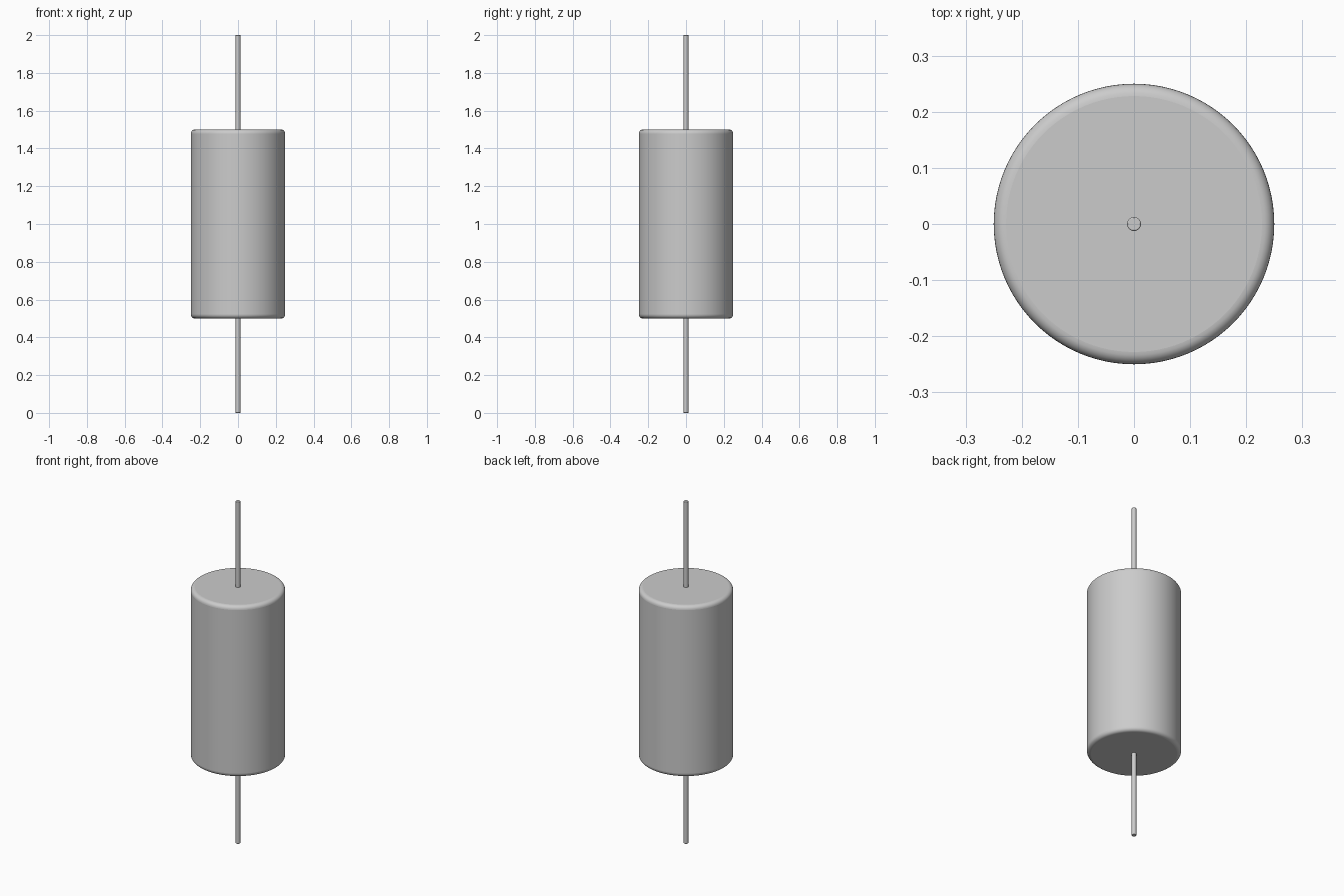
import bpy

cube = bpy.data.objects.get("Cube")
if cube:
    bpy.data.objects.remove(cube, do_unlink=True)

# Single plain grey
grey = bpy.data.materials.new("light grey")
grey.use_nodes = True
colour = (0.6, 0.6, 0.6, 1.0)
grey.diffuse_color = colour
grey.node_tree.nodes["Principled BSDF"].inputs["Base Color"].default_value = colour


def rod(name, radius, z0, z1, sides, bevel, segments):
    """Upright round rod with rounded rims and smooth shading."""
    bpy.ops.mesh.primitive_cylinder_add(
        vertices=sides, radius=radius, depth=z1 - z0, location=(0, 0, (z0 + z1) / 2))
    ob = bpy.context.object
    ob.name = name
    ob.data.materials.append(grey)
    mod = ob.modifiers.new("rounded rims", "BEVEL")
    mod.width = bevel
    mod.segments = segments
    mod.limit_method = "ANGLE"
    mod.angle_limit = 1.0
    bpy.ops.object.shade_smooth_by_angle(angle=0.6)
    return ob


# Cylindrical body
rod("body", 0.25, 0.5, 1.5, 96, 0.022, 6)

# Wire leads, seated slightly into the body
rod("lower_lead", 0.0125, 0.0, 0.51, 32, 0.002, 2)
rod("upper_lead", 0.0125, 1.49, 2.0, 32, 0.002, 2)
